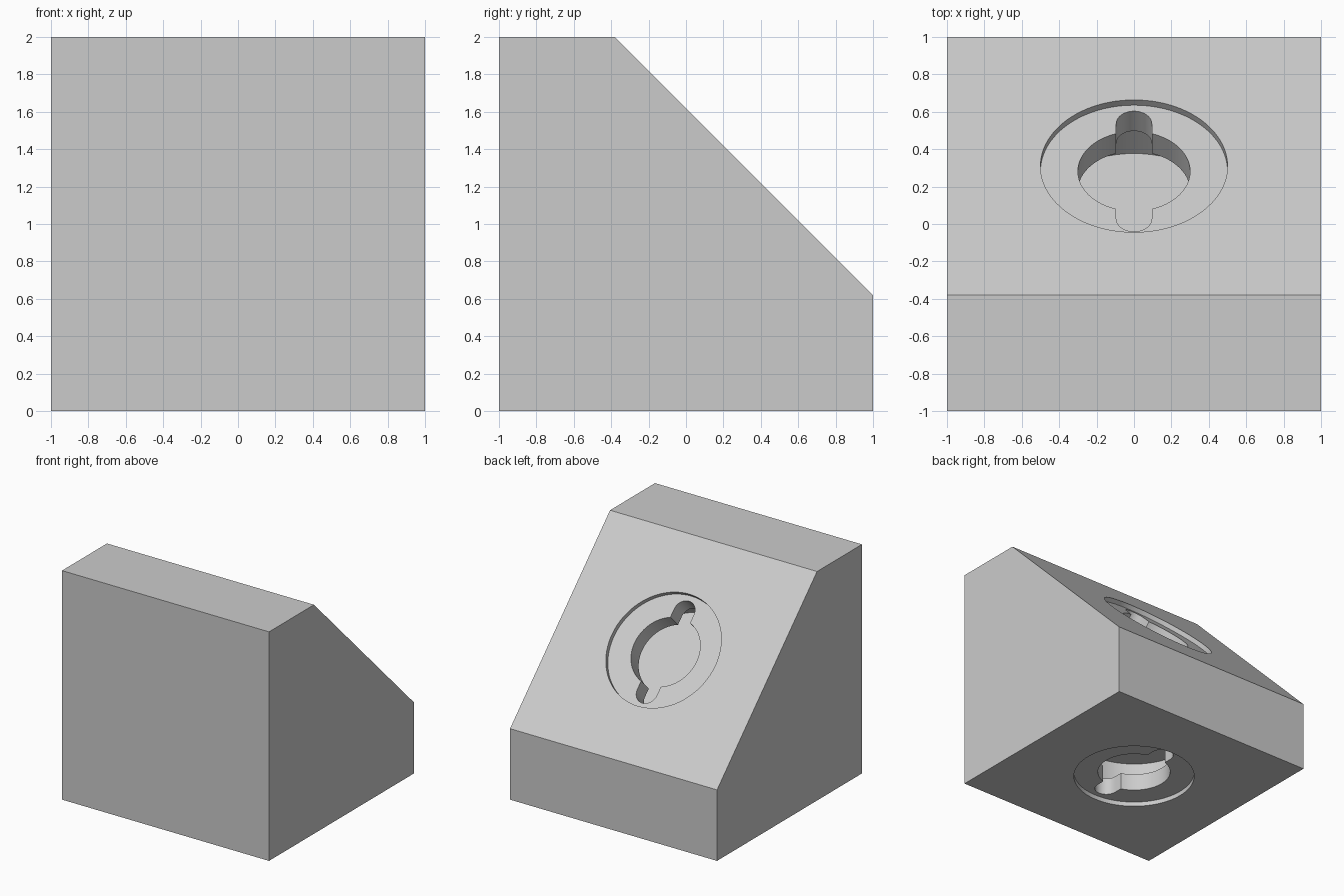
import bpy
import bmesh
from math import acos, cos, sin, pi, radians
from mathutils import Matrix

if "Cube" in bpy.data.objects:
    bpy.data.objects.remove(bpy.data.objects["Cube"], do_unlink=True)

grey = bpy.data.materials.new("plain grey")
grey.use_nodes = True
grey.diffuse_color = (0.6, 0.6, 0.6, 1)
grey.node_tree.nodes["Principled BSDF"].inputs["Base Color"].default_value = (0.6, 0.6, 0.6, 1)


def prism(name, outline, start, end, matrix):
    """Extrude a flat outline along local z from start to end."""
    bm = bmesh.new()
    face = bm.faces.new([bm.verts.new((x, y, start)) for x, y in outline])
    grown = bmesh.ops.extrude_face_region(bm, geom=[face])["geom"]
    tops = [v for v in grown if isinstance(v, bmesh.types.BMVert)]
    bmesh.ops.translate(bm, verts=tops, vec=(0, 0, end - start))
    bmesh.ops.transform(bm, matrix=matrix, verts=bm.verts)
    bmesh.ops.recalc_face_normals(bm, faces=bm.faces)
    mesh = bpy.data.meshes.new(name)
    bm.to_mesh(mesh)
    bm.free()
    mesh.materials.append(grey)
    obj = bpy.data.objects.new(name, mesh)
    bpy.context.collection.objects.link(obj)
    return obj


def arc(radius, a0, a1, steps, cy=0):
    angles = [a0 + (a1 - a0) * i / steps for i in range(steps + 1)]
    return [(radius * cos(a), cy + radius * sin(a)) for a in angles]


# Body: side profile with a sloped back, extruded across the width
slope_top, slope_low = -0.38, 0.62
side = [(-1, 0), (1, 0), (1, slope_low), (slope_top, 2), (-1, 2)]
across = Matrix(((0, 0, 1, 0), (1, 0, 0, 0), (0, 1, 0, 0), (0, 0, 0, 1)))
body = prism("wedge_block", side, -1, 1, across)

# Socket outlines: wide disc and a round hole with two key slots
wide, hole, slot, reach = 0.5, 0.3, 0.095, 0.455
disc = arc(wide, 0, 2 * pi, 96)[:-1]
meet = acos(slot / hole)
cap = reach - slot
keyhole = (arc(slot, 0, pi, 20, cap) + arc(hole, pi - meet, pi + meet, 40)
           + arc(slot, pi, 2 * pi, 20, -cap) + arc(hole, -meet, meet, 40))

# Sockets: shallow recess, keyed opening, hidden wide chamber
slope_place = Matrix.Translation((0, 0.31, 1.31)) @ Matrix.Rotation(radians(135), 4, "X")
bpy.context.view_layer.objects.active = body
body.select_set(True)
for place in (slope_place, Matrix.Identity(4)):
    for outline, start, end in ((disc, -0.1, 0.04), (disc, 0.19, 0.405), (keyhole, -0.1, 0.3)):
        cutter = prism("socket_cutter", outline, start, end, place)
        cutter.hide_render = True
        cut = body.modifiers.new("socket cut", "BOOLEAN")
        cut.operation = "DIFFERENCE"
        cut.solver = "EXACT"
        cut.object = cutter
        bpy.ops.object.modifier_apply(modifier=cut.name)
        bpy.data.objects.remove(cutter, do_unlink=True)

bpy.ops.object.shade_smooth_by_angle(angle=radians(30))
